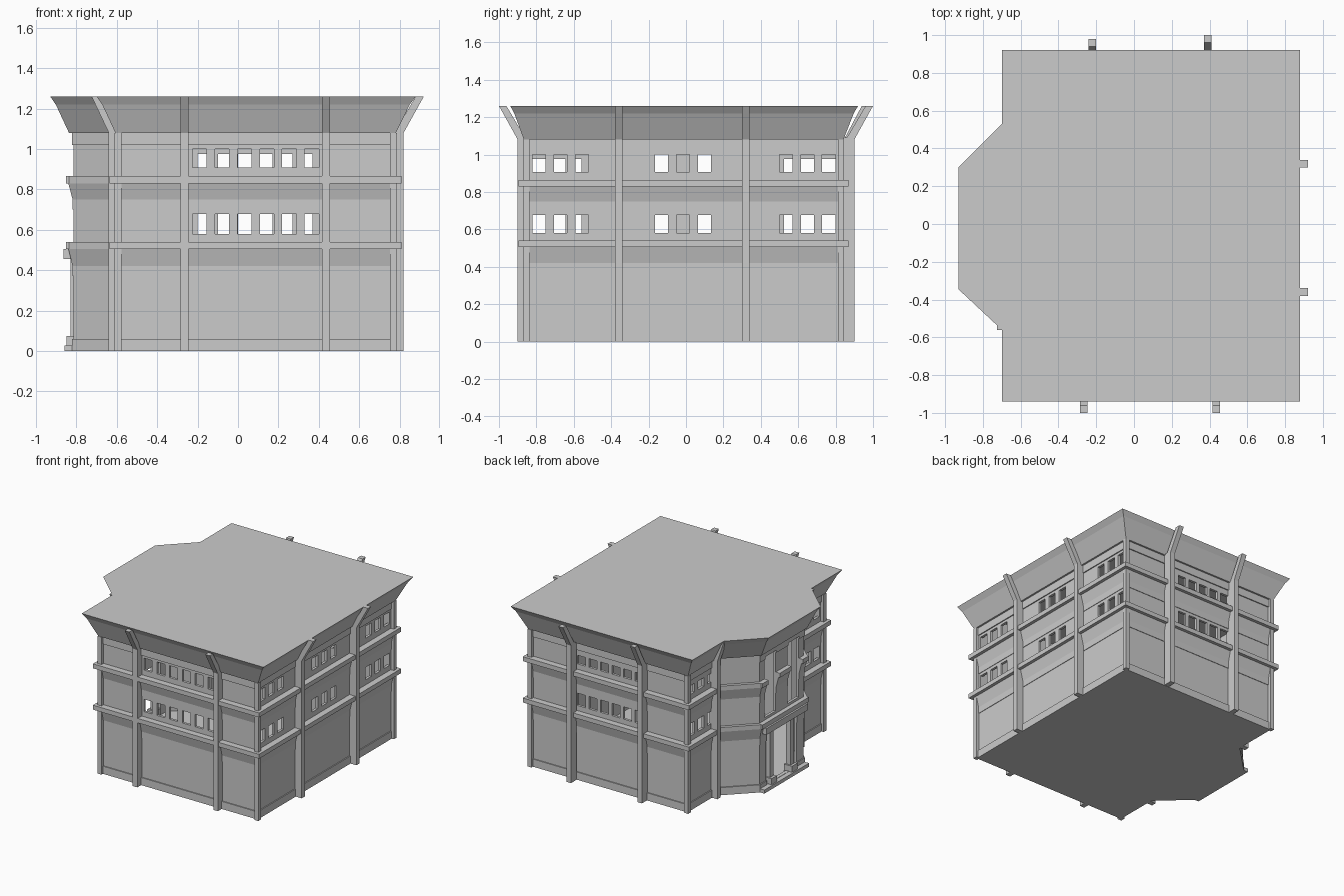
import bpy, bmesh, math
from mathutils import Vector

cube = bpy.data.objects.get("Cube")
if cube:
    bpy.data.objects.remove(cube, do_unlink=True)

grey = bpy.data.materials.new("plain grey")
grey.use_nodes = True
grey.diffuse_color = (0.6, 0.6, 0.6, 1)
grey.node_tree.nodes["Principled BSDF"].inputs["Base Color"].default_value = (0.6, 0.6, 0.6, 1)


def finish(name, bm):
    bmesh.ops.recalc_face_normals(bm, faces=bm.faces)
    mesh = bpy.data.meshes.new(name)
    bm.to_mesh(mesh)
    bm.free()
    mesh.materials.append(grey)
    obj = bpy.data.objects.new(name, mesh)
    bpy.context.collection.objects.link(obj)
    return obj


def add_box(bm, xs, ys, zs):
    v = [bm.verts.new((x, y, z)) for x in xs for y in ys for z in zs]
    for f in ((0, 1, 3, 2), (4, 6, 7, 5), (0, 4, 5, 1), (2, 3, 7, 6), (0, 2, 6, 4), (1, 5, 7, 3)):
        bm.faces.new([v[i] for i in f])


def boxes(name, items):
    bm = bmesh.new()
    for item in items:
        add_box(bm, *item)
    return finish(name, bm)


def offset(plan, d):
    """Move every edge of a counter-clockwise plan outward by d, with mitred corners."""
    out = []
    for i, p in enumerate(plan):
        a = (p - plan[i - 1]).normalized()
        b = (plan[(i + 1) % len(plan)] - p).normalized()
        na, nb = Vector((a.y, -a.x)), Vector((b.y, -b.x))
        out.append(p + (na + nb) * d / (1 + na.dot(nb)))
    return out


def loft(name, outlines):
    """Skin a stack of (plan, height) outlines and close both ends."""
    bm = bmesh.new()
    rings = [[bm.verts.new((p.x, p.y, z)) for p in plan] for plan, z in outlines]
    n = len(rings[0])
    for low, high in zip(rings, rings[1:]):
        for i in range(n):
            j = (i + 1) % n
            bm.faces.new((low[i], low[j], high[j], high[i]))
    bm.faces.new(rings[0][::-1])
    bm.faces.new(rings[-1])
    return finish(name, bm)


def cut(obj, cutter):
    cutter.hide_render = True
    mod = obj.modifiers.new("cut", 'BOOLEAN')
    mod.operation = 'DIFFERENCE'
    mod.solver = 'EXACT'
    mod.object = cutter
    bpy.context.view_layer.objects.active = obj
    bpy.ops.object.modifier_apply(modifier=mod.name)
    bpy.data.objects.remove(cutter, do_unlink=True)


# Plans: rectangle with a chamfered entrance bay on the -x side
roof = [Vector(p) for p in ((.88, -.94), (.88, .92), (-.70, .92), (-.70, .53),
                            (-.93, .30), (-.93, -.345), (-.70, -.56), (-.70, -.94))]
xr, xl, xb, yf, yb = .76, -.585, -.815, -.845, .82
base = [Vector(p) for p in ((xr, yf), (xr, yb), (xl, yb), (xl, .48),
                            (xb, .252), (xb, -.297), (xl, -.51), (xl, yf))]

# Walls with flared bands, then the cornice spreading out to the roof edge
bands = [(.008, 0), (.008, .06), (0, .06), (0, .37), (.004, .37), (.004, .42), (.025, .505),
         (.025, .54), (0, .54), (0, .70), (.004, .70), (.004, .75), (.025, .83), (.025, .865),
         (0, .865), (0, 1.02), (.008, 1.02), (.008, 1.08)]
foot = offset(base, .022)
lip = [a.lerp(b, .7) for a, b in zip(foot, roof)]
walls = loft("walls", [(offset(base, d), z) for d, z in bands]
             + [(foot, 1.08), (lip, 1.22), (roof, 1.26)])
room = offset(base, -.02)
cut(walls, loft("room_cutter", [(room, .012), (room, 1.2)]))

# Window, bay and door openings
W = .07
openings = []
for low, high, far_high in ((.58, .677, .677), (.907, 1.0, .975)):
    near, far = (low, high), (low, far_high)
    for i in range(6):
        x = -.225 + i * .111
        openings.append(((x, x + W), (-.90, -.79), near))
        x = -.20 + i * .1
        openings.append(((x, x + W), (.77, .87), far))
    for i in range(3):
        for start in (-.82, -.165, .50):
            y = start + i * .114
            openings.append(((.72, .82), (y, y + W), near))
        y = .50 + i * .114
        openings.append(((-.64, -.54), (y, y + W), far))
        y = -.82 + i * .105
        openings.append(((-.64, -.54), (y, y + W), far))
BAY = (-.90, -.78)
openings += [(BAY, (.05, .19), (.56, 1.04)), (BAY, (-.235, -.095), (.56, 1.04)),
             (BAY, (-.21, .17), (.03, .43))]
cut(walls, boxes("opening_cutter", openings))

# Ledges: one strip per straight wall, the bay's upper one broken by its openings
L, LB = .05, .036
for name, z in (("lower_ledge", (.505, .54)), ("upper_ledge", (.83, .865))):
    strips = [((xl - L, xr + L), (yf - L, yf), z), ((xl - L, xr + L), (yb, yb + L), z),
              ((xr, xr + L), (yf, yb), z), ((xl - L, xl), (.49, yb), z),
              ((xl - L, xl), (yf, -.52), z)]
    spans = [(-.31, .265)] if name == "lower_ledge" else [(-.31, -.235), (-.095, .05), (.19, .265)]
    strips += [((xb - LB, xb), s, z) for s in spans]
    boxes(name, strips)


# Buttress posts that kick outward beneath the roof
def post(name, axis, sign, at, out, reach=.1):
    bm = bmesh.new()
    prof = [(out - .07, 0), (out, 0), (out, 1.08), (out + reach, 1.26),
            (out + reach - .04, 1.26), (out - .04, 1.09), (out - .07, 1.09)]
    sides = []
    for t in (at - .02, at + .02):
        sides.append([bm.verts.new((sign * d, t, z) if axis == 'x' else (t, sign * d, z))
                      for d, z in prof])
    a, b = sides
    bm.faces.new(a)
    bm.faces.new(b[::-1])
    for i in range(len(prof)):
        j = (i + 1) % len(prof)
        bm.faces.new((a[i], b[i], b[j], a[j]))
    finish(name, bm)


for at in (-.265, .435):
    post("front_post", 'y', -1, at, .90)
post("back_post", 'y', 1, -.22, .89, .09)
post("back_post", 'y', 1, .39, .90)
for at in (-.36, .32):
    post("side_post", 'x', 1, at, .82)
post("bay_post", 'x', -1, -.54, .64, .085)
post("bay_post", 'x', -1, .505, .64, .06)

# Corner posts
C = .026
corners = []
for x, s in ((xr, 1), (xl, -1)):
    for y, t in ((yf, -1), (yb, 1)):
        corners.append((sorted((x - s * .008, x + s * C)), sorted((y - t * .008, y + t * C)), (0, 1.08)))
boxes("corner_posts", corners)

# Entrance: canopy, columns with bases, step
boxes("entrance_canopy", [((xb - .05, xb), (-.28, .235), (.455, .505))])
boxes("entrance_step", [((xb - .045, xb + .02), (-.30, .255), (0, .028))])
for y in (.12, -.135):
    boxes("column", [((xb - .015, xb + .025), (y - .02, y + .02), (.02, .46))])
    boxes("column_base", [((xb - .035, xb + .036), (y - .033, y + .033), (.02, .075))])
